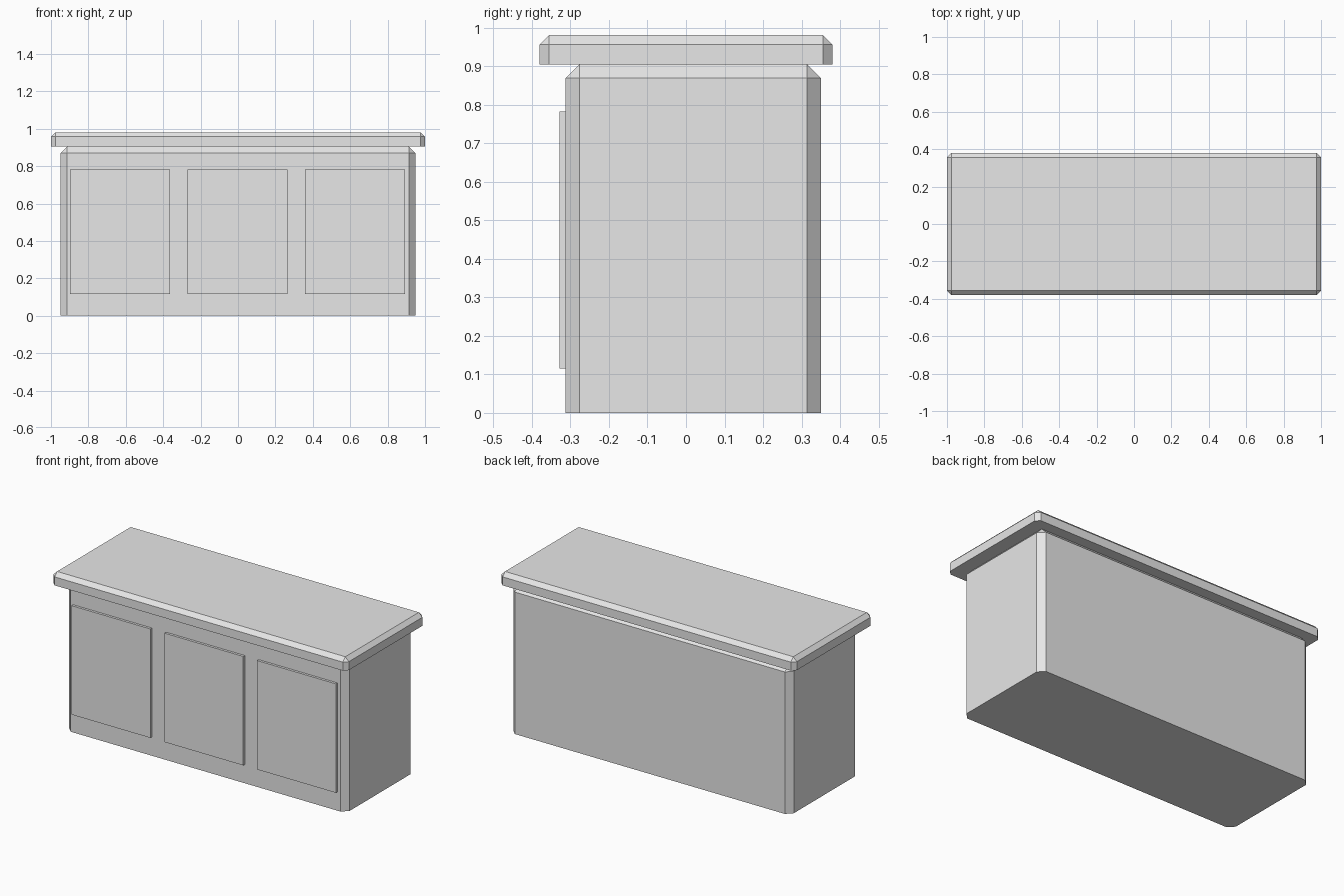
import bpy
import bmesh
from mathutils import Vector

cube = bpy.data.objects.get("Cube")
if cube:
    bpy.data.objects.remove(cube, do_unlink=True)

# Single light grey finish
grey = bpy.data.materials.new("light_grey")
grey.use_nodes = True
colour = (0.8, 0.8, 0.8, 1)
grey.diffuse_color = colour
grey.node_tree.nodes["Principled BSDF"].inputs["Base Color"].default_value = colour


def box(name, low, high, chamfer=0):
    """Box between two corners; chamfers every edge except those around the base."""
    low, high = Vector(low), Vector(high)
    bm = bmesh.new()
    bmesh.ops.create_cube(bm, size=1)
    for v in bm.verts:
        v.co = Vector([h if c > 0 else l for c, l, h in zip(v.co, low, high)])
    if chamfer:
        edges = [e for e in bm.edges if max(v.co.z for v in e.verts) > low.z + chamfer]
        bmesh.ops.bevel(bm, geom=edges, offset=chamfer, segments=1,
                        affect='EDGES', clamp_overlap=True)
    mesh = bpy.data.meshes.new(name)
    bm.to_mesh(mesh)
    bm.free()
    mesh.materials.append(grey)
    obj = bpy.data.objects.new(name, mesh)
    bpy.context.collection.objects.link(obj)
    return obj


# Cabinet body and overhanging worktop
box("cabinet_body", (-0.95, -0.313, 0), (0.95, 0.35, 0.905), 0.036)
box("worktop", (-1, -0.38, 0.905), (1, 0.38, 0.981), 0.024)

# Three raised front panels
for name, x in (("right", -0.631), ("middle", -0.002), ("left", 0.626)):
    box(name + "_front_panel", (x - 0.267, -0.328, 0.115), (x + 0.267, -0.31, 0.782))
